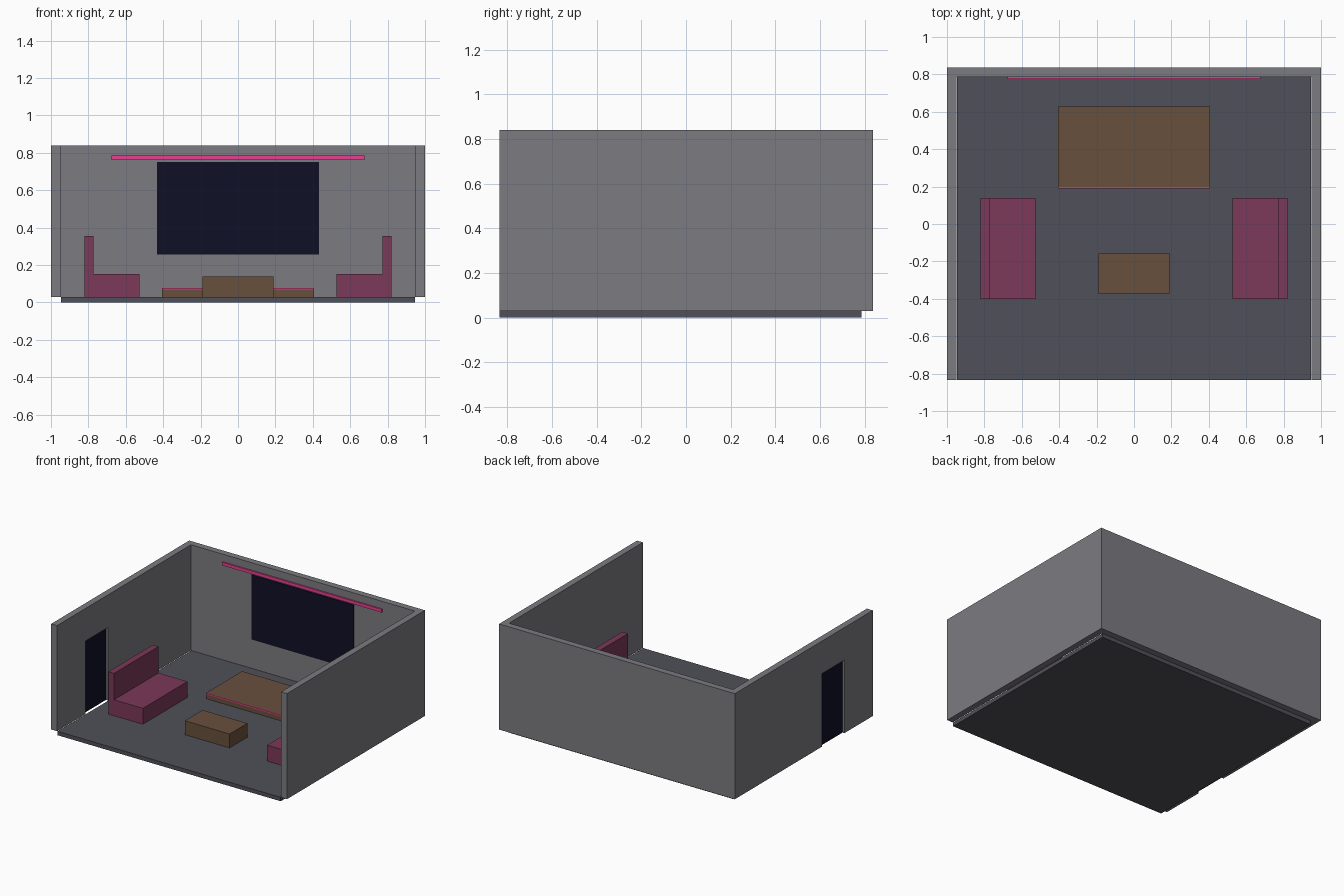
import bpy
import bmesh
from mathutils import Vector

cube = bpy.data.objects.get("Cube")
if cube:
    bpy.data.objects.remove(cube, do_unlink=True)


def material(name, rgb):
    mat = bpy.data.materials.new(name)
    mat.use_nodes = True
    colour = (*rgb, 1.0)
    mat.diffuse_color = colour
    mat.node_tree.nodes["Principled BSDF"].inputs["Base Color"].default_value = colour
    return mat


WALL = material("wall grey", (0.20, 0.20, 0.22))
FLOOR = material("floor slate", (0.08, 0.08, 0.10))
SOFA = material("sofa plum", (0.20, 0.04, 0.10))
WOOD = material("wood brown", (0.14, 0.08, 0.047))
GLOW = material("light strip pink", (0.80, 0.05, 0.28))
DARK = material("dark navy", (0.005, 0.005, 0.02))


def prism(name, outline, sweep, mat):
    """Sweep a closed outline of 3D points along a vector."""
    bm = bmesh.new()
    face = bm.faces.new([bm.verts.new(p) for p in outline])
    swept = bmesh.ops.extrude_face_region(bm, geom=[face])["geom"]
    verts = [g for g in swept if isinstance(g, bmesh.types.BMVert)]
    bmesh.ops.translate(bm, verts=verts, vec=Vector(sweep))
    bmesh.ops.recalc_face_normals(bm, faces=bm.faces)
    mesh = bpy.data.meshes.new(name)
    bm.to_mesh(mesh)
    bm.free()
    mesh.materials.append(mat)
    obj = bpy.data.objects.new(name, mesh)
    bpy.context.collection.objects.link(obj)
    return obj


def box(name, x, y, z, mat):
    """Box from its (min, max) range on each axis."""
    base = [(x[0], y[0], z[0]), (x[1], y[0], z[0]), (x[1], y[1], z[0]), (x[0], y[1], z[0])]
    return prism(name, base, (0, 0, z[1] - z[0]), mat)


# Room shell
GROUND, TOP = 0.03, 0.84
FRONT, INNER, BACK = -0.835, 0.787, 0.837
DOOR = (-0.49, -0.22)
DOOR_TOP = 0.59

box("floor", (-0.947, 0.947), (FRONT, INNER), (0, GROUND), FLOOR)
box("back_wall", (-1, 1), (INNER, BACK), (GROUND, TOP), WALL)
box("left_wall", (0.95, 1), (FRONT, INNER), (GROUND, TOP), WALL)

# Side wall with a doorway notched into its outline
doorway_wall = [(FRONT, GROUND), (DOOR[0], GROUND), (DOOR[0], DOOR_TOP), (DOOR[1], DOOR_TOP),
                (DOOR[1], GROUND), (INNER, GROUND), (INNER, TOP), (FRONT, TOP)]
prism("right_wall", [(-1, y, z) for y, z in doorway_wall], (0.05, 0, 0), WALL)
box("door", (-0.983, -0.967), DOOR, (GROUND, DOOR_TOP), DARK)

# Screen and the light bar above it
box("wall_screen", (-0.432, 0.432), (0.78, INNER), (0.255, 0.75), DARK)
box("light_bar", (-0.677, 0.677), (0.774, 0.785), (0.76, 0.784), GLOW)

# Low platform with a glowing front edge
box("platform", (-0.405, 0.405), (0.197, 0.628), (GROUND, 0.077), WOOD)
box("platform_light", (-0.405, 0.405), (0.19, 0.197), (0.068, 0.077), GLOW)

# Coffee table
box("coffee_table", (-0.19, 0.19), (-0.373, -0.158), (GROUND, 0.137), WOOD)

# Facing pair of sofas, each an L-shaped profile
sofa_profile = [(0.527, GROUND), (0.82, GROUND), (0.82, 0.355),
                (0.772, 0.355), (0.772, 0.152), (0.527, 0.152)]
for side, label in ((1, "left"), (-1, "right")):
    prism(label + "_sofa", [(side * x, -0.4, z) for x, z in sofa_profile], (0, 0.54, 0), SOFA)
